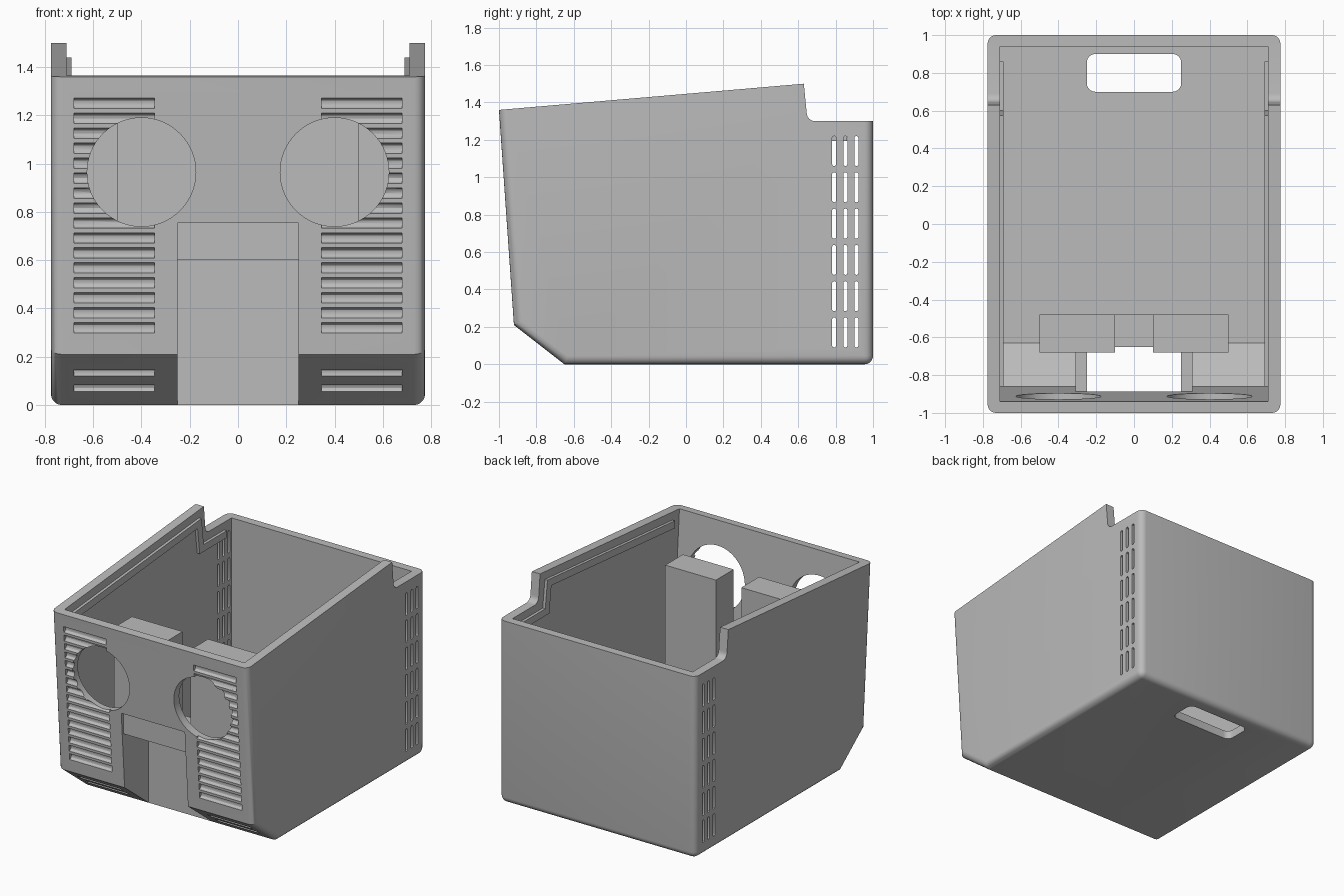
import bpy, bmesh, math

if "Cube" in bpy.data.objects:
    bpy.data.objects.remove(bpy.data.objects["Cube"])

grey = bpy.data.materials.new("plain grey")
grey.diffuse_color = (0.50, 0.50, 0.50, 1)
grey.use_nodes = True
grey.node_tree.nodes["Principled BSDF"].inputs["Base Color"].default_value = grey.diffuse_color


def prism_into(bm, pts, a, b, axis):
    """Extrude a 2D outline from a to b along an axis."""
    place = {"x": lambda p, t: (t, p[0], p[1]),
             "y": lambda p, t: (p[0], t, p[1]),
             "z": lambda p, t: (p[0], p[1], t)}[axis]
    v0 = [bm.verts.new(place(p, a)) for p in pts]
    v1 = [bm.verts.new(place(p, b)) for p in pts]
    bm.faces.new(v0)
    bm.faces.new(v1[::-1])
    n = len(pts)
    for i in range(n):
        bm.faces.new((v0[i], v0[(i + 1) % n], v1[(i + 1) % n], v1[i]))


def make(name, prisms, edit=None):
    bm = bmesh.new()
    for p in prisms:
        prism_into(bm, *p)
    bmesh.ops.recalc_face_normals(bm, faces=bm.faces)
    if edit:
        edit(bm)
    me = bpy.data.meshes.new(name)
    bm.to_mesh(me)
    bm.free()
    me.materials.append(grey)
    ob = bpy.data.objects.new(name, me)
    bpy.context.collection.objects.link(ob)
    return ob


def cut(ob, prisms):
    """Subtract a set of separate prisms from an object."""
    cutter = make("cutter", prisms)
    cutter.hide_render = True
    mod = ob.modifiers.new("cut", "BOOLEAN")
    mod.operation, mod.solver, mod.object = "DIFFERENCE", "EXACT", cutter
    bpy.context.view_layer.objects.active = ob
    bpy.ops.object.modifier_apply(modifier=mod.name)
    bpy.data.objects.remove(cutter)


def rect(x0, x1, y0, y1):
    return [(x0, y0), (x1, y0), (x1, y1), (x0, y1)]


def rounded(x0, x1, y0, y1, r, n=6):
    out = []
    for k, (cx, cy) in enumerate(((x1 - r, y1 - r), (x0 + r, y1 - r),
                                  (x0 + r, y0 + r), (x1 - r, y0 + r))):
        for i in range(n + 1):
            a = math.pi / 2 * (k + i / n)
            out.append((cx + r * math.cos(a), cy + r * math.sin(a)))
    return out


def circle(cx, cy, r, n):
    return [(cx + r * math.cos(2 * math.pi * i / n),
             cy + r * math.sin(2 * math.pi * i / n)) for i in range(n)]


def smooth(ob):
    bpy.ops.object.select_all(action="DESELECT")
    ob.select_set(True)
    bpy.context.view_layer.objects.active = ob
    bpy.ops.object.shade_smooth_by_angle(angle=math.radians(30))


# Outer body: side outline with a filleted notch at the rear
fillet = [(0.69 - 0.045 * math.cos(a), 1.345 - 0.045 * math.sin(a))
          for a in [math.pi / 2 * i / 6 for i in range(7)]]
outline = ([(-1, 1.36), (0.63, 1.5)] + fillet
           + [(1, 1.30), (1, 0), (-0.65, 0), (-0.92, 0.21)])


def round_body(bm):
    def chosen(e):
        a, b = (v.co for v in e.verts)
        m = (a + b) / 2
        if abs(a.x - b.x) > 0.1:               # rear bottom edge
            return m.y > 0.99 and m.z < 0.01
        return (m.z < 0.01 or m.y > 0.99 or m.y < -0.7) and m.z < 1.2
    bmesh.ops.bevel(bm, geom=[e for e in bm.edges if chosen(e)], offset=0.045,
                    segments=5, profile=0.5, affect="EDGES")


shell = make("shell", [(outline, -0.775, 0.775, "x")], round_body)

# Hollow interior
cut(shell, [([(-0.957, 1.6), (-0.86, 0.235), (-0.63, 0.06), (0.94, 0.06),
              (0.94, 1.6)], -0.71, 0.71, "x")])


# Louvre grooves on the front wall and lower chamfer
def front_y(z):
    return -0.92 - 0.08 * (z - 0.21) / 1.15 if z > 0.21 else -0.65 - 0.27 * z / 0.21


rows = [0.07, 0.133] + [0.32 + 0.062 * i for i in range(16)]
cut(shell, [(circle(front_y(z), z, 0.022, 12), min(s * 0.345, s * 0.68),
             max(s * 0.345, s * 0.68), "x") for s in (-1, 1) for z in rows])

# Two round openings in the front
cut(shell, [(circle(s * 0.4, 0.965, 0.225, 64), -1.1, -0.75, "y") for s in (-1, 1)])

# Side vent slots and handle slot in the floor
cut(shell, [(rounded(y - 0.011, y + 0.011, z, z + 0.16, 0.0105, 3), -1, 1, "x")
            for y in (0.792, 0.852, 0.911)
            for z in [0.09 + 0.194 * i for i in range(6)]])
cut(shell, [(rounded(-0.25, 0.25, 0.70, 0.90, 0.045), -0.1, 0.2, "z")])

# Front recess with a flat band above it
recess = (rect(-0.25, 0.25, -0.1, 0.6), -1.2, -0.65, "y")
cut(shell, [recess])
cut(shell, [(rect(-0.25, 0.25, 0.6, 0.755), -1.2, -0.935, "y")])
smooth(shell)

# Housing around the recess
housing = make("recess_housing", [([(-0.89, 0.6), (-0.875, 0.22), (-0.63, 0.03),
                                    (-0.48, 0.03), (-0.48, 0.6)], -0.31, 0.31, "x")])
cut(housing, [recess])

# Upright blocks behind the round openings
for s, side in ((-1, "left"), (1, "right")):
    block = make(side + "_block", [(rect(min(s * 0.1, s * 0.5), max(s * 0.1, s * 0.5),
                                         -0.68, -0.48), 0.04, 1.195, "z")])
    cut(block, [recess])

# Ridge along the inside of each side wall, following the rim
ridge = [(-0.86, 1.315), (0.575, 1.44), (0.60, 1.245), (0.86, 1.245),
         (0.86, 1.195), (0.555, 1.195), (0.53, 1.385), (-0.86, 1.262)]
for s, side in ((-1, "left"), (1, "right")):
    make(side + "_ridge", [(ridge, s * 0.69, s * 0.72, "x")])
